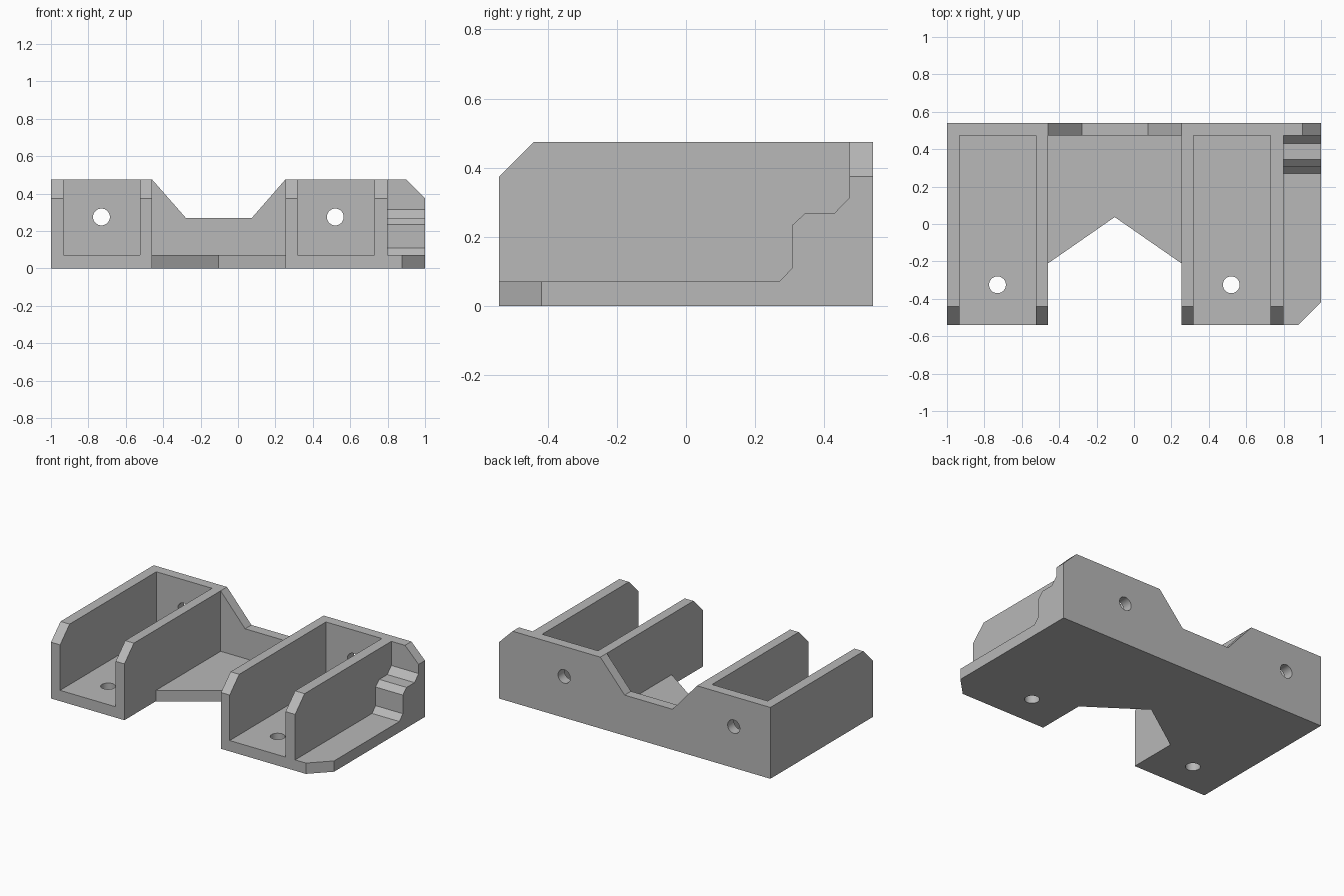
import bpy
import bmesh
from mathutils import Vector

cube = bpy.data.objects.get("Cube")
if cube:
    bpy.data.objects.remove(cube, do_unlink=True)

grey = bpy.data.materials.new("plain grey")
grey.use_nodes = True
grey.diffuse_color = (0.48, 0.48, 0.48, 1)
grey.node_tree.nodes["Principled BSDF"].inputs["Base Color"].default_value = (0.48, 0.48, 0.48, 1)

LENGTH, HEIGHT, FLOOR, WALL = 0.54, 0.475, 0.072, 0.473   # half depth, top, floor top, back wall inner face


def prism(name, axis, profile, start, end):
    """Extrude a closed 2D profile along an axis."""
    place = {"x": lambda a, b: (start, a, b),
             "y": lambda a, b: (a, start, b),
             "z": lambda a, b: (a, b, start)}[axis]
    bm = bmesh.new()
    face = bm.faces.new([bm.verts.new(place(a, b)) for a, b in profile])
    grown = bmesh.ops.extrude_face_region(bm, geom=[face])["geom"]
    shift = Vector([end - start if axis == k else 0 for k in "xyz"])
    bmesh.ops.translate(bm, vec=shift, verts=[g for g in grown if isinstance(g, bmesh.types.BMVert)])
    bmesh.ops.recalc_face_normals(bm, faces=bm.faces)
    mesh = bpy.data.meshes.new(name)
    bm.to_mesh(mesh)
    bm.free()
    mesh.materials.append(grey)
    obj = bpy.data.objects.new(name, mesh)
    bpy.context.collection.objects.link(obj)
    return obj


def rect(a0, a1, b0, b1):
    return [(a0, b0), (a1, b0), (a1, b1), (a0, b1)]


def drill(name, location, rotation):
    bpy.ops.mesh.primitive_cylinder_add(vertices=32, radius=0.045, depth=0.3,
                                        location=location, rotation=rotation)
    obj = bpy.context.object
    obj.name = name
    obj.data.materials.append(grey)
    return obj


# Solid block with the plan outline, including the V notch and clipped corner
bracket = prism("double_channel_bracket", "z", [
    (-1, -LENGTH), (-0.459, -LENGTH), (-0.459, -0.21), (-0.103, 0.037), (0.253, -0.21),
    (0.253, -LENGTH), (0.878, -LENGTH), (1, -0.417), (1, LENGTH), (-1, LENGTH)], 0, HEIGHT)

cutters = []

# Two channels and the open middle bay
for name, x0, x1 in (("left_channel", 0.317, 0.729), ("right_channel", -0.933, -0.523),
                     ("middle_bay", -0.459, 0.253)):
    cutters.append(prism(name + "_cutter", "z", rect(x0, x1, -1, WALL), FLOOR, 1))

# Stepped shelf on the outer left side
cutters.append(prism("step_cutter", "x", [
    (-1, FLOOR), (0.27, FLOOR), (0.307, 0.11), (0.307, 0.234), (0.346, 0.27),
    (0.43, 0.27), (WALL, 0.314), (WALL, 1), (-1, 1)], 0.799, 1.2))

# Sloped front tops of the upright walls
cutters.append(prism("front_bevel_cutter", "x", [
    (-0.64, 0.275), (-0.34, 0.575), (-0.64, 0.575)], -1.2, 1.2))

# Dip in the back wall and its clipped top corner
cutters.append(prism("back_dip_cutter", "y", [
    (-0.459, HEIGHT), (-0.279, 0.27), (0.074, 0.27), (0.253, HEIGHT),
    (0.253, 0.7), (-0.459, 0.7)], 0.4, 0.7))
cutters.append(prism("corner_cutter", "y", [
    (1.1, 0.275), (1.1, 0.575), (0.8, 0.575)], 0.4, 0.7))

# Screw holes through the floor and back wall of each channel
for x in (-0.73, 0.52):
    cutters.append(drill("floor_hole_cutter", (x, -0.325, 0), (0, 0, 0)))
    cutters.append(drill("wall_hole_cutter", (x, LENGTH, 0.275), (1.5708, 0, 0)))

# Apply all cuts, then remove the cutters
bpy.ops.object.select_all(action="DESELECT")
bpy.context.view_layer.objects.active = bracket
bracket.select_set(True)
for cutter in cutters:
    cutter.hide_render = True
    cut = bracket.modifiers.new("cut", "BOOLEAN")
    cut.operation = "DIFFERENCE"
    cut.solver = "EXACT"
    cut.object = cutter
    bpy.ops.object.modifier_apply(modifier=cut.name)
for cutter in cutters:
    bpy.data.objects.remove(cutter, do_unlink=True)

bpy.ops.object.shade_smooth_by_angle(angle=0.5)
